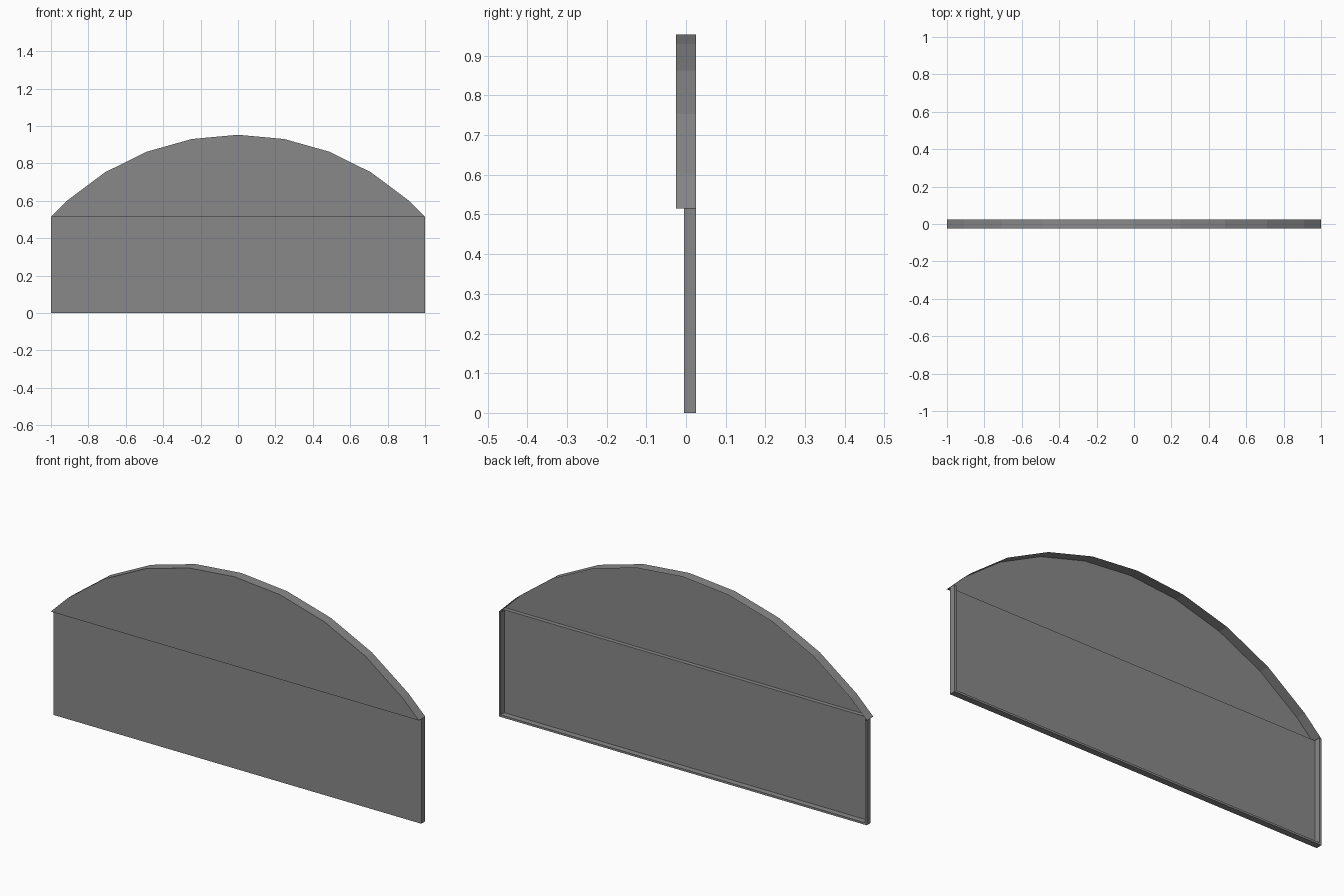
import bpy, bmesh
from math import sin, cos, radians

cube = bpy.data.objects.get("Cube")
if cube:
    bpy.data.objects.remove(cube)

grey = bpy.data.materials.new("plain grey")
grey.use_nodes = True
colour = (0.25, 0.25, 0.25, 1)
grey.diffuse_color = colour
grey.node_tree.nodes["Principled BSDF"].inputs["Base Color"].default_value = colour

BACK, PANEL_FRONT, ARCH_FRONT = 0.025, -0.005, -0.025
SPRING, TOP, RADIUS, RIM = 0.515, 0.953, 1.36, 0.01


def ring(bm, outline, y):
    return [bm.verts.new((x, y, z)) for x, z in outline]


def bridge(bm, a, b):
    """Join two rows of points with a strip of quads."""
    for i in range(len(a) - 1):
        bm.faces.new((a[i], a[i + 1], b[i + 1], b[i]))


def finish(bm, name, front):
    bmesh.ops.recalc_face_normals(bm, faces=bm.faces)
    front.normal_update()
    if front.normal.y > 0:
        bmesh.ops.reverse_faces(bm, faces=bm.faces)
    mesh = bpy.data.meshes.new(name)
    bm.to_mesh(mesh)
    bm.free()
    mesh.materials.append(grey)
    bpy.context.collection.objects.link(bpy.data.objects.new(name, mesh))


# Lower panel: open-backed tray with a thin rim at the sides and bottom
def u_shape(inset):
    w = 1 - inset
    return [(-w, SPRING), (-w, inset), (w, inset), (w, SPRING)]


bm = bmesh.new()
outer_front = ring(bm, u_shape(0), PANEL_FRONT)
outer_back = ring(bm, u_shape(0), BACK)
inner_back = ring(bm, u_shape(RIM), BACK)
inner_front = ring(bm, u_shape(RIM), PANEL_FRONT + 0.001)
front = bm.faces.new(outer_front)
bridge(bm, outer_front, outer_back)
bridge(bm, outer_back, inner_back)
bridge(bm, inner_back, inner_front)
finish(bm, "lower_panel", front)

# Arched top: flat front with a deep curved edge and a step down to the panel
arc = [(RADIUS * sin(radians(10.5 * i)), TOP - RADIUS * (1 - cos(radians(10.5 * i))))
       for i in range(-4, 5)]
arch = [(-1, SPRING)] + arc + [(1, SPRING)]
bm = bmesh.new()
arch_front = ring(bm, arch, ARCH_FRONT)
arch_back = ring(bm, arch, BACK)
front = bm.faces.new(arch_front)
bridge(bm, arch_front, arch_back)
step = ring(bm, [arch[0], arch[-1]], PANEL_FRONT)
bridge(bm, [arch_front[0], arch_front[-1]], step)
finish(bm, "arched_top", front)
